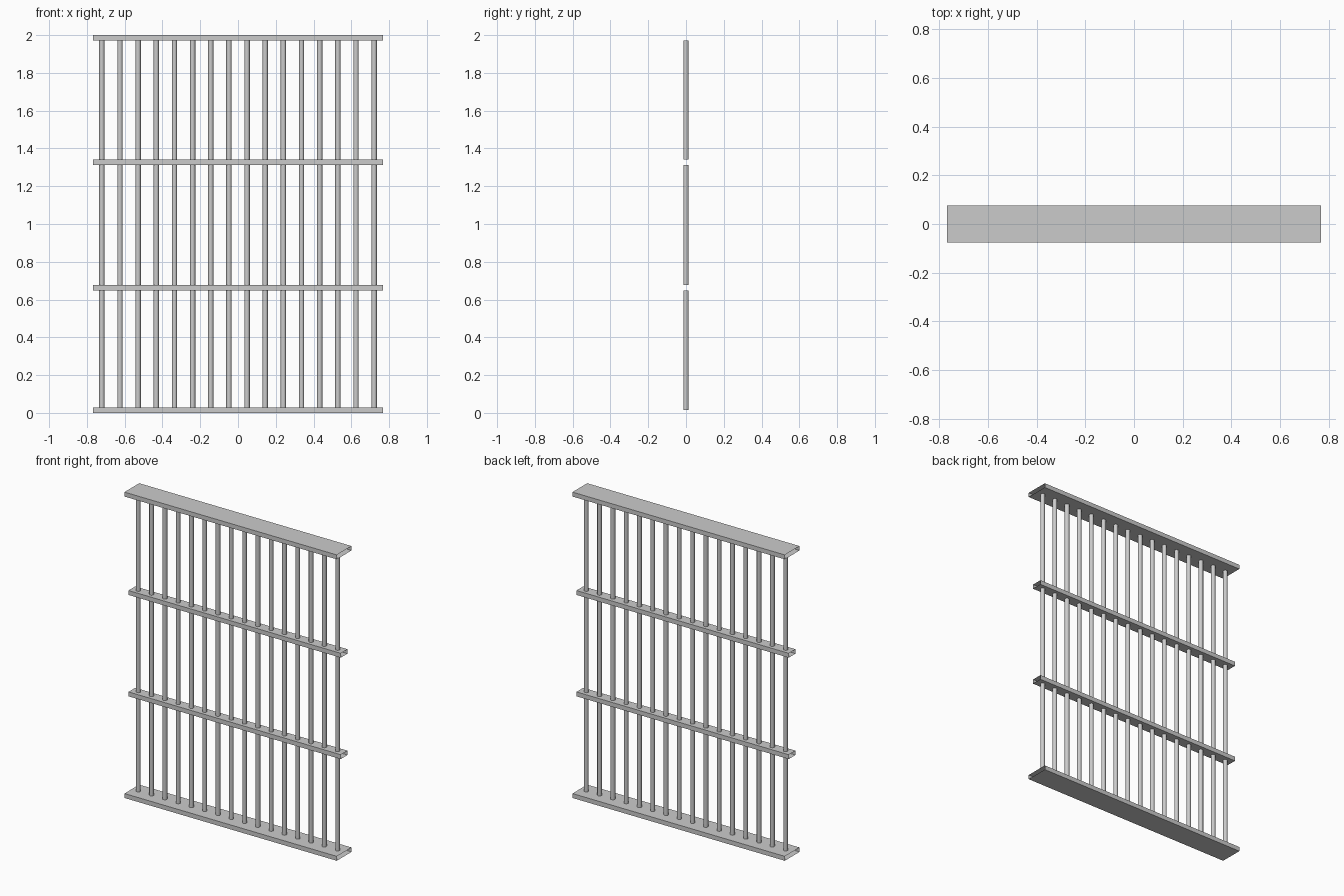
import bpy
import bmesh
import math

cube = bpy.data.objects.get("Cube")
if cube:
    bpy.data.objects.remove(cube, do_unlink=True)

grey = bpy.data.materials.new("steel grey")
grey.use_nodes = True
color = (0.6, 0.6, 0.6, 1)
grey.diffuse_color = color
grey.node_tree.nodes["Principled BSDF"].inputs["Base Color"].default_value = color

HALF_WIDTH = 0.768
THICK = 0.029
LEVELS = [0, 0.649, 1.312, 2 - THICK]   # underside of each rail
DEPTHS = [0.152, 0.07, 0.07, 0.152]
NAMES = ["bottom_rail", "lower_crossbar", "upper_crossbar", "top_rail"]
ROD_COUNT, ROD_REACH, ROD_RADIUS = 16, 0.721, 0.0142


def finish(bm, name):
    mesh = bpy.data.meshes.new(name)
    bm.to_mesh(mesh)
    bm.free()
    mesh.materials.append(grey)
    obj = bpy.data.objects.new(name, mesh)
    bpy.context.collection.objects.link(obj)
    return obj


def rail(name, z, depth):
    """Flat rectangular tube, open at both ends."""
    bm = bmesh.new()
    bmesh.ops.create_cube(bm, size=1)
    ends = [f for f in bm.faces if abs(f.normal.x) > 0.9]
    bmesh.ops.delete(bm, geom=ends, context='FACES_ONLY')
    bmesh.ops.scale(bm, vec=(2 * HALF_WIDTH, depth, THICK), verts=bm.verts)
    bmesh.ops.translate(bm, vec=(0, 0, z + THICK / 2), verts=bm.verts)
    finish(bm, name)


def rod_row(name, z0, z1):
    """Evenly spaced round rods between two rails."""
    bm = bmesh.new()
    for i in range(ROD_COUNT):
        x = ROD_REACH * (2 * i / (ROD_COUNT - 1) - 1)
        made = bmesh.ops.create_cone(bm, cap_ends=True, segments=12, radius1=ROD_RADIUS,
                                     radius2=ROD_RADIUS, depth=z1 - z0)
        bmesh.ops.translate(bm, vec=(x, 0, (z0 + z1) / 2), verts=made["verts"])
    obj = finish(bm, name)
    bpy.ops.object.select_all(action='DESELECT')
    obj.select_set(True)
    bpy.context.view_layer.objects.active = obj
    bpy.ops.object.shade_smooth_by_angle(angle=math.radians(40))


# Rails and crossbars
for name, z, depth in zip(NAMES, LEVELS, DEPTHS):
    rail(name, z, depth)

# Rods, the lowest row sunk into the bottom rail
rod_row("lower_rods", THICK / 2, LEVELS[1])
rod_row("middle_rods", LEVELS[1] + THICK, LEVELS[2])
rod_row("upper_rods", LEVELS[2] + THICK, LEVELS[3])
